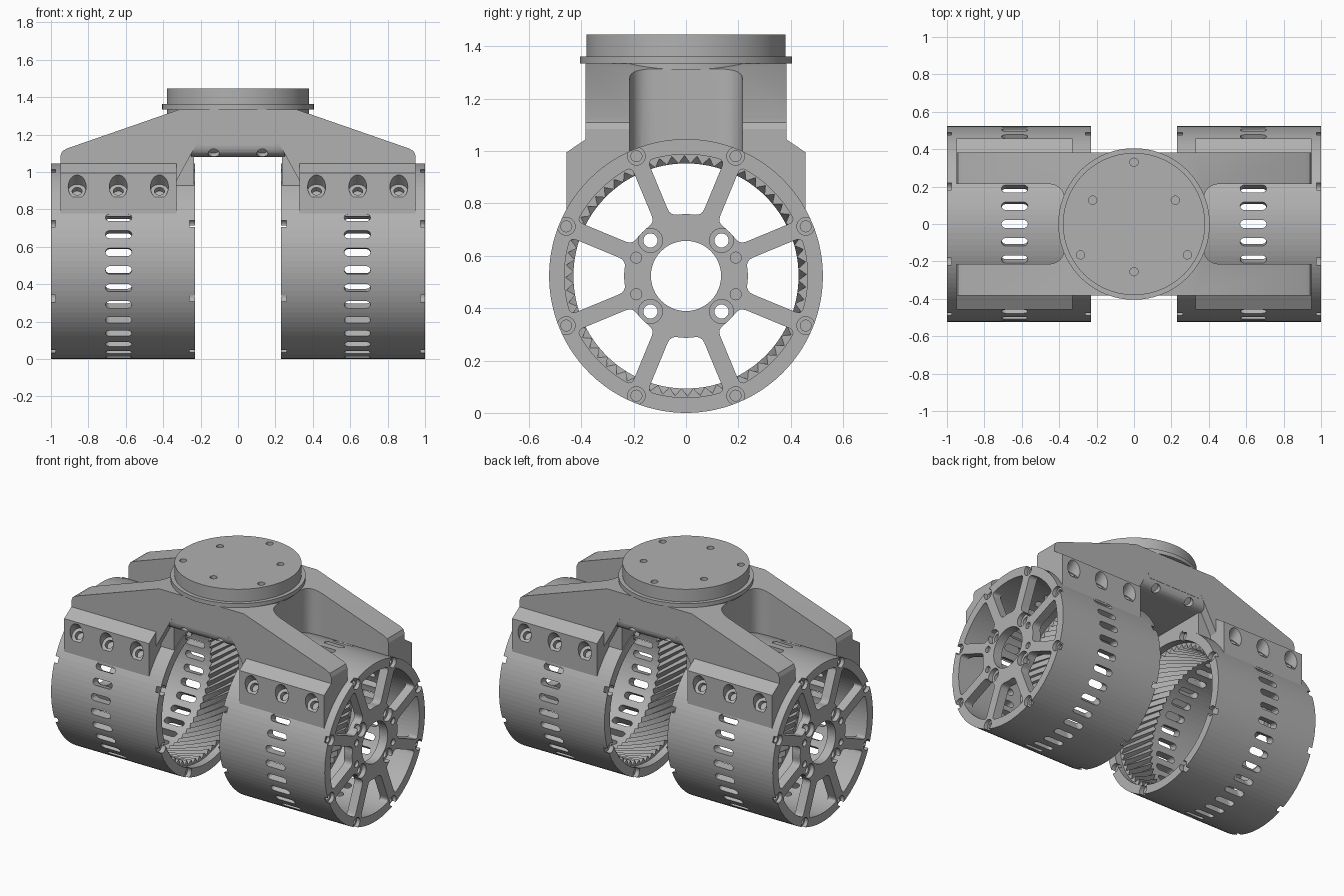
import bpy, bmesh
from math import sin, cos, asin, pi, radians
from mathutils import Matrix, Vector

default = bpy.data.objects.get("Cube")
if default:
    bpy.data.objects.remove(default)

grey = bpy.data.materials.new("machined_grey")
grey.use_nodes = True
grey.diffuse_color = (0.44, 0.44, 0.44, 1)
grey.node_tree.nodes["Principled BSDF"].inputs["Base Color"].default_value = (0.44, 0.44, 0.44, 1)

R = 0.523                      # drum radius and axle height
AXLE = Matrix.Translation((0, 0, R))


def circle(a, b, r, n=24):
    return [(a + r * cos(2 * pi * i / n), b + r * sin(2 * pi * i / n)) for i in range(n)]


def polar(r, deg):
    return r * cos(radians(deg)), r * sin(radians(deg))


def round_poly(pts, r, steps=4):
    out = []
    for i, p in enumerate(pts):
        p, a, b = Vector(p), Vector(pts[i - 1]), Vector(pts[(i + 1) % len(pts)])
        p0 = p + (a - p).normalized() * min(r, (a - p).length * 0.45)
        p1 = p + (b - p).normalized() * min(r, (b - p).length * 0.45)
        for k in range(steps + 1):
            t = k / steps
            out.append(tuple(p0 * (1 - t) ** 2 + p * 2 * t * (1 - t) + p1 * t * t))
    return out


def prism(bm, pts, axis, lo, hi, matrix=Matrix()):
    place = {"x": lambda a, b, t: (t, a, b),
             "y": lambda a, b, t: (a, t, b),
             "z": lambda a, b, t: (a, b, t)}[axis]
    low = [bm.verts.new(matrix @ Vector(place(a, b, lo))) for a, b in pts]
    high = [bm.verts.new(matrix @ Vector(place(a, b, hi))) for a, b in pts]
    faces = [bm.faces.new(low), bm.faces.new(high)]
    for i in range(len(pts)):
        faces.append(bm.faces.new((low[i - 1], low[i], high[i], high[i - 1])))
    bmesh.ops.recalc_face_normals(bm, faces=faces)


def finish(name, bm):
    mesh = bpy.data.meshes.new(name)
    bm.to_mesh(mesh)
    bm.free()
    mesh.materials.append(grey)
    obj = bpy.data.objects.new(name, mesh)
    bpy.context.collection.objects.link(obj)
    return obj


def solid(name, *args):
    bm = bmesh.new()
    prism(bm, *args)
    return finish(name, bm)


def activate(obj):
    bpy.ops.object.select_all(action="DESELECT")
    obj.select_set(True)
    bpy.context.view_layer.objects.active = obj


def combine(obj, prisms, operation="DIFFERENCE"):
    bm = bmesh.new()
    for p in prisms:
        prism(bm, *p)
    tool = finish("cutter", bm)
    tool.hide_render = True
    activate(obj)
    mod = obj.modifiers.new("cut", "BOOLEAN")
    mod.operation, mod.object, mod.solver = operation, tool, "EXACT"
    bpy.ops.object.modifier_apply(modifier=mod.name)
    bpy.data.objects.remove(tool)


def smooth(obj, angle=30):
    activate(obj)
    bpy.ops.object.shade_smooth_by_angle(angle=radians(angle))


# Drum shell: tube with a belt of slots and bolt holes in the open end
INNER = 0.465
shell = solid("drum_shell", circle(0, 0, R, 102), "x", 0.23, 0.94)
combine(shell, [(circle(0, 0, INNER, 102), "x", 0.1, 1.1)])
pill = [(0.638 + s * 0.049 + 0.0215 * cos(a), 0.0215 * sin(a))
        for s, start in ((1, -pi / 2), (-1, pi / 2))
        for a in [start + pi * k / 6 for k in range(7)]]
combine(shell, [(pill, "z", 0.4, 0.6, Matrix.Rotation(2 * pi * k / 34, 4, "X")) for k in range(34)])
rim = [polar(0.495, 22.5 + 45 * k) for k in range(8)]
combine(shell, [(circle(a, b, 0.033), "x", 0.2, 0.26) for a, b in rim])

# Spoked end plate
plate = solid("spoked_end_plate", circle(0, 0, R, 102), "x", 0.94, 1.0)


def edge(r):
    return 22.5 - math_deg(asin(0.033 / r))


def math_deg(a):
    return a * 180 / pi


def window(turn):
    e0, e1 = edge(0.238), edge(INNER)
    pts = [polar(0.238, turn + e0 * k) for k in (1, 0, -1)]
    pts += [polar(INNER, turn + e1 * k / 3) for k in range(-3, 4)]
    return round_poly(pts, 0.028)


hub_bolts = [polar(0.192, 45 + 90 * k) for k in range(4)]
combine(plate, [(window(45 * k), "x", 0.9, 1.1) for k in range(8)]
        + [(circle(0, 0, 0.134, 48), "x", 0.9, 1.1)])
combine(plate, [(circle(a, b, 0.034), "x", 0.975, 1.1) for a, b in rim]
        + [(circle(a, b, 0.046), "x", 0.97, 1.1) for a, b in hub_bolts]
        + [(circle(a, b, 0.021), "x", 0.98, 1.1) for a in (-0.19, 0.19) for b in (-0.07, 0.07)])
combine(plate, [(circle(a, b, 0.021), "x", 0.955, 1.1) for a, b in rim]
        + [(circle(a, b, 0.027), "x", 0.9, 1.1) for a, b in hub_bolts])

# Helical ring gear inside the open end
TEETH, STEPS = 60, 8
bm = bmesh.new()
sections = []
for s in range(STEPS + 1):
    t = s / STEPS
    ring = []
    for radii in ((0.43, 0.46), (0.468, 0.468)):
        ring.append([bm.verts.new((0.28 + 0.23 * t,
                                   radii[i % 2] * cos(pi * i / TEETH + 0.38 * t),
                                   radii[i % 2] * sin(pi * i / TEETH + 0.38 * t)))
                     for i in range(2 * TEETH)])
    sections.append(ring)
for i in range(2 * TEETH):
    for s in range(STEPS):
        for side in (0, 1):
            a, b = sections[s][side], sections[s + 1][side]
            bm.faces.new((a[i - 1], a[i], b[i], b[i - 1]))
    for s in (0, STEPS):
        a, b = sections[s]
        bm.faces.new((a[i - 1], a[i], b[i], b[i - 1]))
bmesh.ops.recalc_face_normals(bm, faces=bm.faces)
gear = finish("ring_gear", bm)

# Place the left drum and turn a copy half way round for the right one
for obj in (shell, plate, gear):
    twin = obj.copy()
    bpy.context.collection.objects.link(twin)
    twin.name = "right_" + obj.name
    obj.name = "left_" + obj.name
    obj.matrix_world = AXLE
    twin.matrix_world = AXLE @ Matrix.Rotation(pi, 4, "Z")

# Bracket: sloping arms, clamping pads, rounded belly
half = [(0.31, 1.335), (0.915, 1.125), (0.94, 1.11), (0.95, 1.085), (0.95, 0.85),
        (0.33, 0.85), (0.33, 0.95), (0.21, 1.17), (0.19, 1.14)]
bracket = solid("bracket", half + [(-a, b) for a, b in reversed(half)], "y", -0.383, 0.383)
pad = [(0.36, 0.7), (0.457, 0.7), (0.457, 0.995), (0.383, 1.045), (0.36, 1.045)]
combine(bracket, [([(a * sy, b) for a, b in pad], "x", *sorted((0.33 * sx, 0.95 * sx)))
                  for sx in (-1, 1) for sy in (-1, 1)], "UNION")
belly = round_poly([(-0.382, 1.25), (-0.382, 1.08), (0.382, 1.08), (0.382, 1.25)], 0.07, 8)
combine(bracket, [(belly, "x", -0.25, 0.25)], "UNION")
cheek = [(0.235, 0.9), (0.235, 1.06), (0.24, 1.15), (0.3, 1.28), (0.365, 1.28), (0.365, 0.9)]
combine(bracket, [([(a * s, b) for a, b in cheek], "y", -0.33, 0.33) for s in (-1, 1)], "UNION")
slot = round_poly([(0.37, -0.215), (0.37, 0.215), (1.2, 0.215), (1.2, -0.215)], 0.1, 8)
combine(bracket, [([(a * s, b) for a, b in slot], "z", 0.7, 1.5) for s in (-1, 1)])
combine(bracket, [(circle(0, R, 0.516, 102), "x", *sorted((0.2 * s, 1.1 * s))) for s in (-1, 1)])

# Pad bolt holes aimed at the axle, and belly bolt holes
for radius, floor in ((0.048, 0.57), (0.027, 0.54)):
    combine(bracket, [(circle(x * sx, 0, radius), "z", floor, 0.75,
                       AXLE @ Matrix.Rotation(radians(49 * sy), 4, "X"))
                      for x in (0.42, 0.64, 0.86) for sx in (-1, 1) for sy in (-1, 1)])
combine(bracket, [(circle(x, 0, 0.03), "z", -0.03, 0.2,
                   Matrix.Translation((0, s * 0.36, 1.1)) @ Matrix.Rotation(radians(-135 * s), 4, "X"))
                  for x in (-0.13, 0.13) for s in (-1, 1)])
smooth(bracket, 20)

# Round top mount
smooth(solid("mount_neck", circle(0, 0, 0.38, 96), "z", 1.312, 1.337))
smooth(solid("mount_flange", circle(0, 0, 0.405, 96), "z", 1.335, 1.362))
cap = solid("mount_cap", circle(0, 0, 0.38, 96), "z", 1.36, 1.445)
combine(cap, [(circle(*polar(r, start + 120 * k), 0.022), "z", 1.38, 1.5)
              for r, start in ((0.33, 90), (0.255, 30)) for k in range(3)])
smooth(cap)
